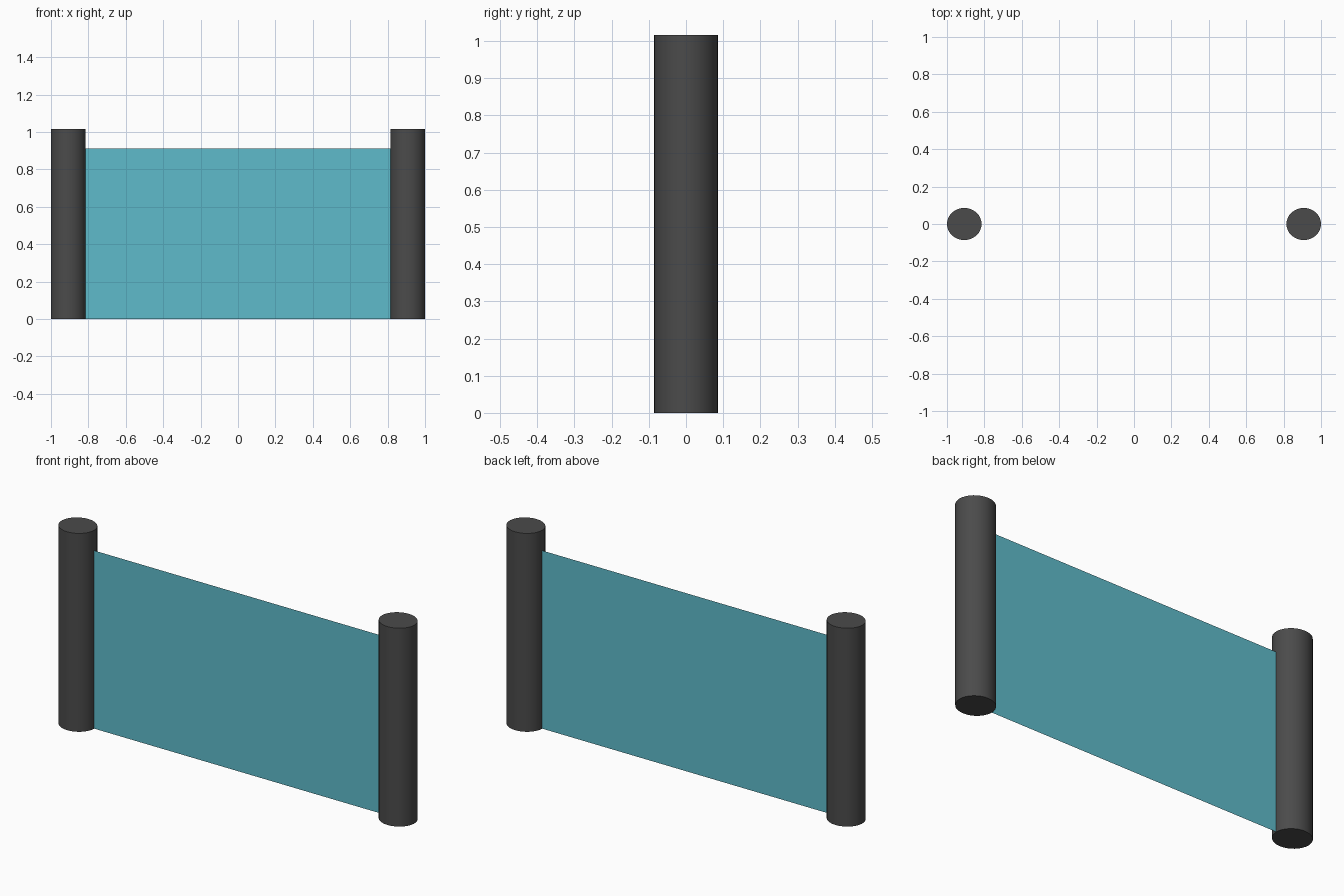
import bpy
import math

if "Cube" in bpy.data.objects:
    bpy.data.objects.remove(bpy.data.objects["Cube"])

POST_RX, POST_RY, POST_H = 0.0925, 0.086, 1.016
PANEL_H = 0.912


def material(name, color):
    mat = bpy.data.materials.new(name)
    mat.diffuse_color = (*color, 1.0)
    mat.use_nodes = True
    mat.node_tree.nodes["Principled BSDF"].inputs["Base Color"].default_value = mat.diffuse_color
    return mat


dark = material("dark_grey", (0.07, 0.07, 0.07))
teal = material("teal", (0.114, 0.5, 0.6))


def post(name, side):
    # Slightly oval upright with flat caps
    bpy.ops.mesh.primitive_cylinder_add(
        vertices=32, radius=1, depth=POST_H,
        location=(side * (1 - POST_RX), 0, POST_H / 2))
    obj = bpy.context.object
    obj.name = name
    obj.scale = (POST_RX, POST_RY, 1)
    bpy.ops.object.transform_apply(location=False, rotation=False, scale=True)
    bpy.ops.object.shade_smooth_by_angle(angle=math.radians(30))
    obj.data.materials.append(dark)


# End posts
post("left_post", -1)
post("right_post", 1)

# Sheet panel between the posts, paper thin
bpy.ops.mesh.primitive_plane_add(
    size=1, location=(0, 0, PANEL_H / 2), rotation=(math.pi / 2, 0, 0))
panel = bpy.context.object
panel.name = "panel"
panel.scale = (2 * (1 - 2 * POST_RX), PANEL_H, 1)
bpy.ops.object.transform_apply(location=False, rotation=True, scale=True)
panel.data.materials.append(teal)
